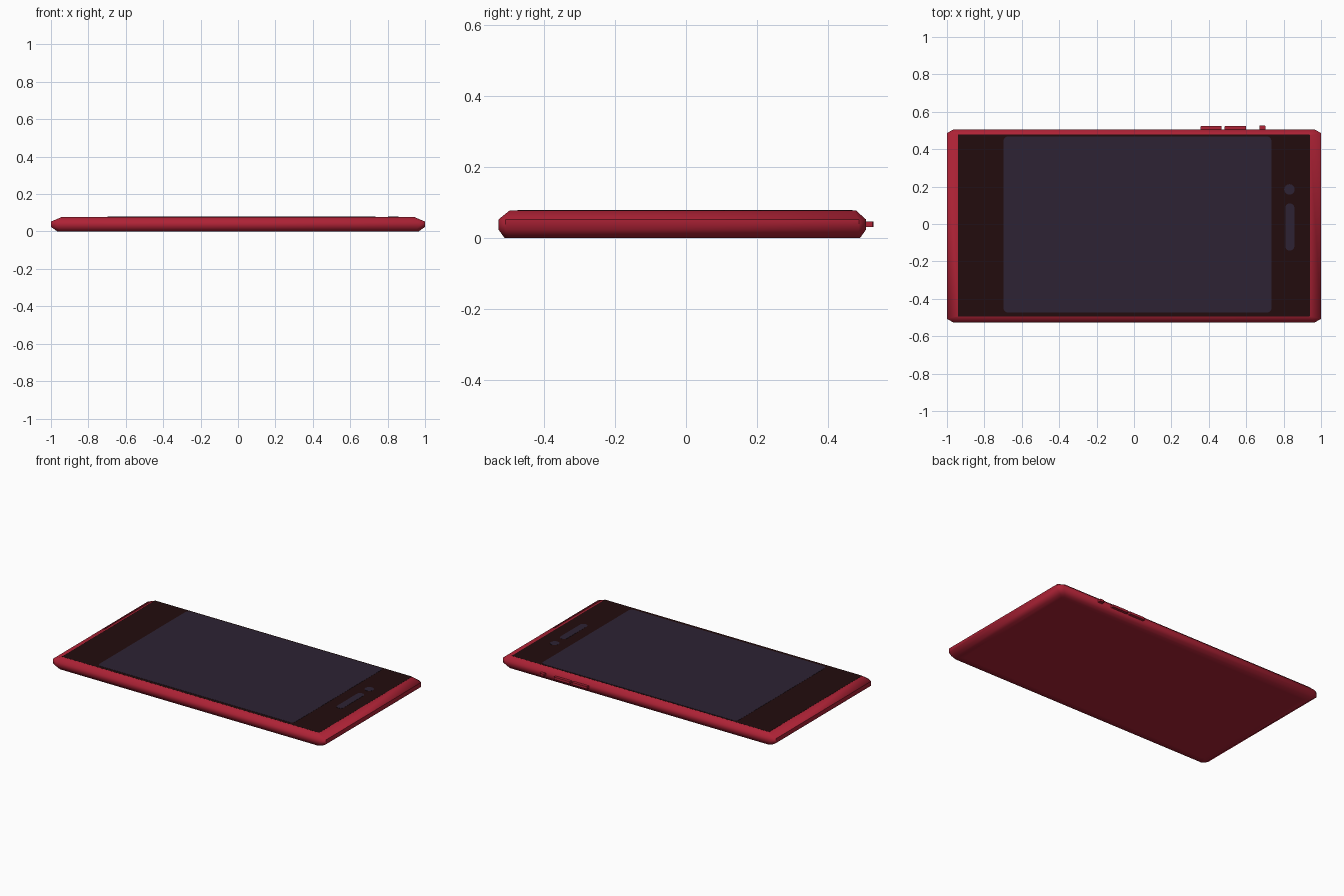
import bpy, bmesh, math

if "Cube" in bpy.data.objects:
    bpy.data.objects.remove(bpy.data.objects["Cube"])

def material(name, rgb):
    m = bpy.data.materials.new(name)
    m.diffuse_color = (*rgb, 1)
    m.use_nodes = True
    m.node_tree.nodes["Principled BSDF"].inputs["Base Color"].default_value = m.diffuse_color
    return m

RED = material("red_shell", (0.42, 0.016, 0.036))
DARK = material("dark_glass", (0.016, 0.0037, 0.004))
SLATE = material("slate_display", (0.026, 0.016, 0.033))

def outline(x0, x1, y0, y1, rx, ry, steps=1):
    """Counter-clockwise rectangle with cut or rounded corners."""
    pts = []
    corners = [(x1 - rx, y0 + ry, -90), (x1 - rx, y1 - ry, 0),
               (x0 + rx, y1 - ry, 90), (x0 + rx, y0 + ry, 180)]
    for cx, cy, start in corners:
        for i in range(steps + 1):
            a = math.radians(start + 90 * i / steps)
            pts.append((cx + rx * math.cos(a), cy + ry * math.sin(a)))
    return pts

def loft(name, rings, mat, smooth=0):
    """Skin a stack of (outline, z) rings and cap both ends."""
    bm = bmesh.new()
    loops = [[bm.verts.new((x, y, z)) for x, y in pts] for pts, z in rings]
    n = len(loops[0])
    for a, b in zip(loops, loops[1:]):
        for i in range(n):
            j = (i + 1) % n
            bm.faces.new((a[i], a[j], b[j], b[i]))
    bm.faces.new(loops[0][::-1])
    bm.faces.new(loops[-1])
    mesh = bpy.data.meshes.new(name)
    bm.to_mesh(mesh)
    bm.free()
    mesh.materials.append(mat)
    ob = bpy.data.objects.new(name, mesh)
    bpy.context.collection.objects.link(ob)
    if smooth:
        bpy.ops.object.select_all(action='DESELECT')
        ob.select_set(True)
        bpy.context.view_layer.objects.active = ob
        bpy.ops.object.shade_smooth_by_angle(angle=math.radians(smooth))
    return ob

# Shell: chamfered slab, with an inner ring keeping the back flat
loft("shell", [
    (outline(-0.92, 0.92, -0.465, 0.444, 0.008, 0.008), 0.0),
    (outline(-0.965, 0.965, -0.51, 0.489, 0.02, 0.015), 0.0),
    (outline(-1, 1, -0.527, 0.506, 0.035, 0.02), 0.024),
    (outline(-1, 1, -0.527, 0.506, 0.035, 0.02), 0.053),
    (outline(-0.941, 0.941, -0.496, 0.478, 0.004, 0.004), 0.078),
], RED, 60)

# Plates on the front glass
def plate(name, x0, x1, y0, y1, r, z0, z1, mat):
    pts = outline(x0, x1, y0, y1, r, r, 6)
    loft(name, [(pts, z0), (pts, z1)], mat)

plate("glass", -0.942, 0.94, -0.494, 0.478, 0.003, 0.0765, 0.0785, DARK)
plate("display", -0.698, 0.735, -0.474, 0.468, 0.025, 0.078, 0.0795, SLATE)
plate("earpiece", 0.809, 0.857, -0.142, 0.11, 0.022, 0.078, 0.0795, SLATE)
plate("front_camera", 0.803, 0.859, 0.157, 0.213, 0.028, 0.078, 0.0795, SLATE)

# Side buttons on the +y edge
for name, x0, x1, y1 in [("volume_down", 0.356, 0.469, 0.524),
                         ("volume_up", 0.484, 0.6, 0.524),
                         ("power_button", 0.671, 0.703, 0.527)]:
    pts = outline(x0, x1, 0.49, y1, 0.003, 0.003)
    loft(name, [(pts, 0.031), (pts, 0.047)], RED)
